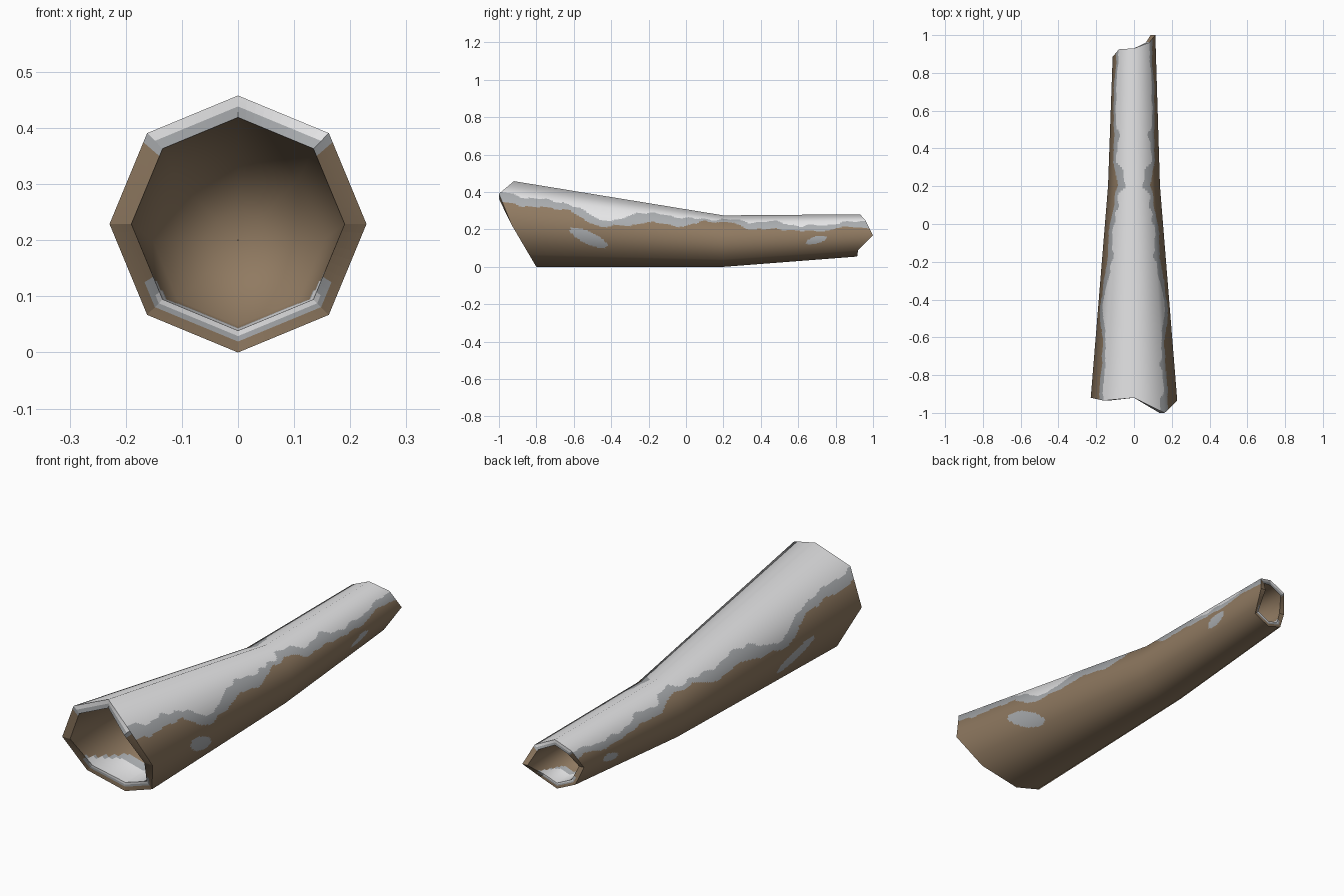
import bpy
import math
from mathutils import Vector

if "Cube" in bpy.data.objects:
    bpy.data.objects.remove(bpy.data.objects["Cube"])


def material(name, rgb):
    m = bpy.data.materials.new(name)
    m.diffuse_color = (*rgb, 1)
    m.use_nodes = True
    m.node_tree.nodes["Principled BSDF"].inputs["Base Color"].default_value = m.diffuse_color
    return m


MATS = [material("bark_brown", (0.28, 0.195, 0.12)),
        material("snow_white", (0.80, 0.80, 0.81)),
        material("snow_edge_grey", (0.40, 0.415, 0.43))]
BARK, SNOW, EDGE = 0, 1, 2


def ring(ys, r, cz, out=1, axis=0):
    """Eight points (clockwise from the top) with their shading normals."""
    if not isinstance(ys, (list, tuple)):
        ys = [ys] * 8
    pts, nrm = [], []
    for k in range(8):
        a = k * math.pi / 4
        d = Vector((math.sin(a), 0, math.cos(a)))
        pts.append(Vector((d.x * r, ys[k], cz + d.z * r)))
        nrm.append((d * out + Vector((0, axis, 0))).normalized())
    return pts, nrm


def loft(name, rings, steps, sub, rule, smooth=True):
    """Finely divided skin through octagon rings; rule(co, cos, t) picks the colour."""
    verts, normals, ts = [], [], []

    def add_row(a, b, f, t):
        for k in range(8):
            for s in range(sub):
                g, n = s / sub, (k + 1) % 8
                for ia, store in ((0, verts), (1, normals)):
                    p = a[ia][k].lerp(a[ia][n], g)
                    q = b[ia][k].lerp(b[ia][n], g)
                    store.append(p.lerp(q, f))
        ts.append(t)

    for i, st in enumerate(steps):
        for j in range(st):
            add_row(rings[i], rings[i + 1], j / st, i + j / st)
    add_row(rings[-1], rings[-1], 0, len(steps))

    w = 8 * sub
    faces, idx = [], []
    for i in range(len(ts) - 1):
        for k in range(w):
            n = (k + 1) % w
            f = (i * w + k, i * w + n, (i + 1) * w + n, (i + 1) * w + k)
            faces.append(f)
            co = sum((verts[v] for v in f), Vector()) / 4
            c = math.cos((k + 0.5) / w * 2 * math.pi)
            idx.append(rule(co, c, (ts[i] + ts[i + 1]) / 2))
    me = bpy.data.meshes.new(name)
    me.from_pydata(verts, [], faces)
    for m in MATS:
        me.materials.append(m)
    me.polygons.foreach_set("material_index", idx)
    me.polygons.foreach_set("use_smooth", [smooth] * len(faces))
    me.update()
    if smooth:
        me.normals_split_custom_set_from_vertices([n.normalized() for n in normals])
    ob = bpy.data.objects.new(name, me)
    bpy.context.collection.objects.link(ob)
    return ob


def lookup(table, y):
    if y <= table[0][0]:
        return table[0][1]
    for (y0, z0), (y1, z1) in zip(table, table[1:]):
        if y <= y1:
            return z0 + (z1 - z0) * (y - y0) / (y1 - y0)
    return table[-1][1]


# Lower limits of the white snow and its grey edge along the log
WHITE = [(-1, .40), (-.85, .37), (-.65, .345), (-.55, .30), (-.45, .25), (-.36, .245),
         (-.26, .295), (-.1, .275), (.05, .255), (.2, .255), (.35, .24),
         (.5, .24), (.62, .215), (.75, .225), (.93, .245)]
GREY = [(-1, .345), (-.85, .325), (-.62, .305), (-.54, .245), (-.46, .218), (-.3, .22),
        (-.22, .24), (-.1, .225), (0, .215), (.1, .245), (.25, .235), (.32, .205),
        (.45, .20), (.55, .20), (.66, .188), (.76, .195), (.8, .21), (.93, .21)]
# Small side patches: y, z, half length, half height, slope
PATCHES = [(-.52, .155, .10, .036, -.42), (.695, .143, .055, .02, .25)]


def bark_rule(co, c, t):
    wob = .005 * math.sin(co.y * 31) + .003 * math.sin(co.y * 67 + 1)
    if co.z > lookup(WHITE, co.y) + wob:
        return SNOW
    if co.z > lookup(GREY, co.y) + wob * .8:
        return EDGE
    for y, z, ry, rz, sl in PATCHES:
        dy = co.y - y
        dz = co.z - z - sl * dy
        if (dy / ry) ** 2 + (dz / rz) ** 2 < 1:
            return EDGE
    return BARK


def rim_rule(co, c, t):
    # t runs 0 at the outer edge to 1 at the inner edge
    if c > .62:
        return SNOW if t < .55 and c > .70 else EDGE
    if c < -.55:
        if t > .72 and c < -.62:
            return SNOW
        if t > .45:
            return EDGE
    return BARK


def hollow_rule(depth):
    # Snow drifted onto the floor just inside the opening
    def rule(co, c, t):
        d = t * depth if t < 1 else 9
        reach = .5 * depth * max(0, min(1, (-c - .5) * 3))
        if d < reach * .75:
            return SNOW
        return EDGE if d < reach else BARK
    return rule


FRONT = [-.92, -1.0, -.935, -.84, -.80, -.84, -.92, -.935]
BACK = [.93, .96, 1.0, .92, .915, .90, .885, .925]
front_out = ring(FRONT, .229, .229)
front_in = ring(FRONT, .190, .229, -1)
back_out = ring(BACK, .113, .168)
back_in = ring(BACK, .088, .168, -1)

# Outer trunk
loft("log_bark", [front_out, ring(.2, .1375, .1375), back_out], [100, 65], 22, bark_rule)

# Cut ends
loft("front_rim", [front_in, front_out], [8], 10, lambda co, c, t: rim_rule(co, c, 1 - t), False)
loft("back_rim", [back_out, back_in], [8], 10, rim_rule, False)

# Blind hollows at each end
f_rule = hollow_rule(.4)
loft("front_hollow",
     [ring(-.45, .001, .2, -.01, -1), ring(-.45, .152, .2, -1, -.6), front_in],
     [3, 30], 8, lambda co, c, t: f_rule(co, c, 2 - t))
loft("back_hollow",
     [back_in, ring(.68, .07, .16, -1, .6), ring(.68, .001, .16, -.01, 1)],
     [24, 3], 8, hollow_rule(.25))
